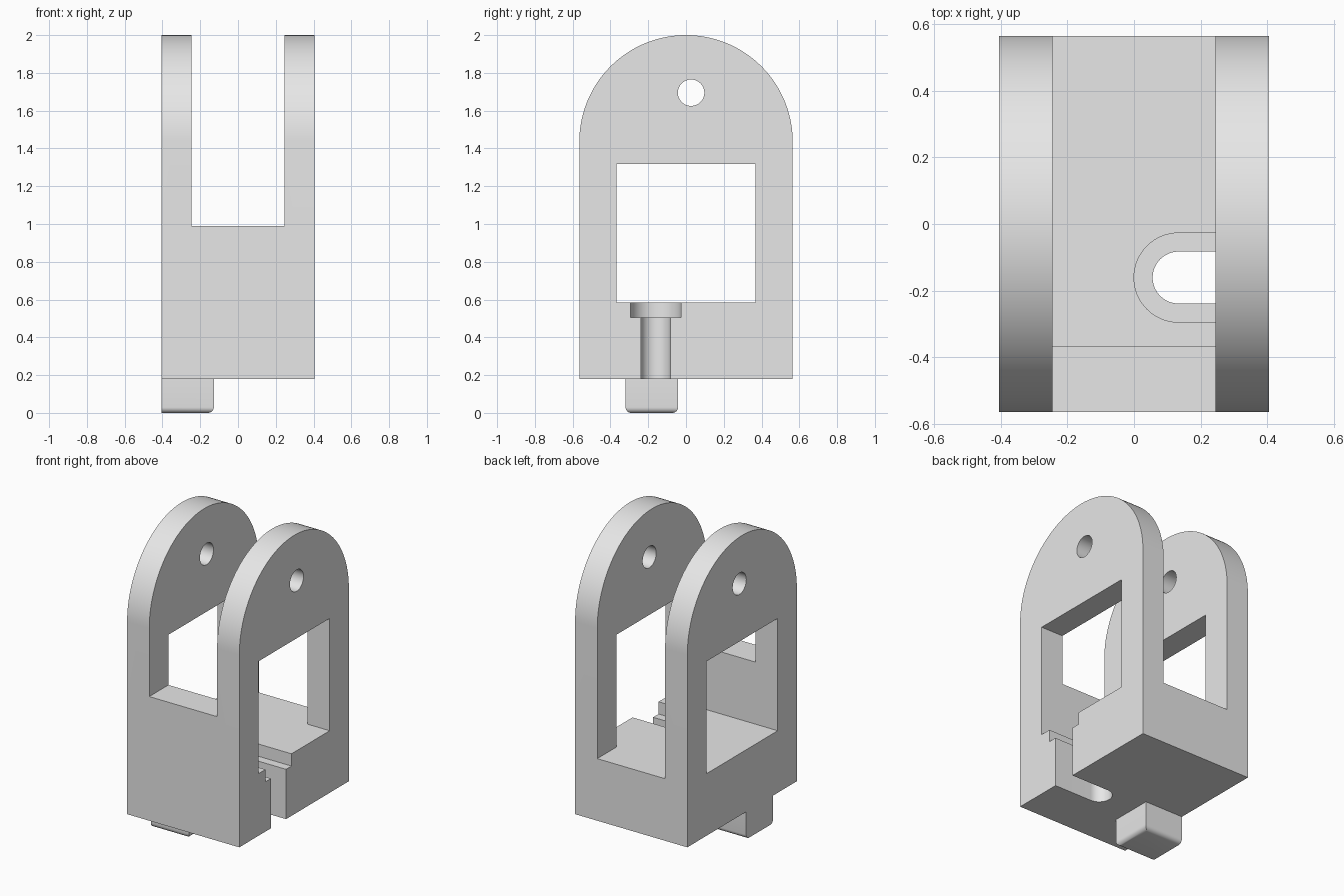
import bpy
import bmesh
from math import sin, cos, pi

old = bpy.data.objects.get("Cube")
if old:
    bpy.data.objects.remove(old, do_unlink=True)

grey = bpy.data.materials.new("light_grey")
grey.use_nodes = True
grey.diffuse_color = (0.8, 0.8, 0.8, 1)
grey.node_tree.nodes["Principled BSDF"].inputs["Base Color"].default_value = (0.8, 0.8, 0.8, 1)

# Main dimensions
HALF_W, HALF_D = 0.405, 0.565
BOTTOM, FLOOR, WALL_TOP, TOP = 0.18, 0.585, 0.99, 2.0
GAP = 0.245        # half the space between the two arms
WINDOW = 0.367     # half the window depth
SLOT_Y, SLOT_X = -0.161, 0.134


def arc(cx, cy, r, start, end, steps):
    return [(cx + r * cos(start + (end - start) * i / steps),
             cy + r * sin(start + (end - start) * i / steps)) for i in range(steps + 1)]


def rect(a0, b0, a1, b1):
    return [(a0, b0), (a1, b0), (a1, b1), (a0, b1)]


def prism(name, outline, axis, lo, hi):
    """Extrude an outline along x (outline in y, z) or along z (outline in x, y)."""
    place = (lambda p, t: (t, *p)) if axis == "x" else (lambda p, t: (*p, t))
    bm = bmesh.new()
    ends = [[bm.verts.new(place(p, t)) for p in outline] for t in (lo, hi)]
    for ring in ends:
        bm.faces.new(ring)
    n = len(outline)
    for i in range(n):
        j = (i + 1) % n
        bm.faces.new((ends[0][i], ends[0][j], ends[1][j], ends[1][i]))
    bmesh.ops.recalc_face_normals(bm, faces=bm.faces[:])
    mesh = bpy.data.meshes.new(name)
    bm.to_mesh(mesh)
    bm.free()
    mesh.materials.append(grey)
    obj = bpy.data.objects.new(name, mesh)
    bpy.context.collection.objects.link(obj)
    return obj


def activate(obj):
    bpy.ops.object.select_all(action="DESELECT")
    obj.select_set(True)
    bpy.context.view_layer.objects.active = obj


def cut(obj, cutter):
    cutter.hide_render = True
    activate(obj)
    mod = obj.modifiers.new("cut", "BOOLEAN")
    mod.operation, mod.solver, mod.object = "DIFFERENCE", "EXACT", cutter
    bpy.ops.object.modifier_apply(modifier=mod.name)
    bpy.data.objects.remove(cutter, do_unlink=True)


def slot_outline(radius):
    return arc(SLOT_X, SLOT_Y, radius, pi / 2, 3 * pi / 2, 32) + [
        (0.6, SLOT_Y - radius), (0.6, SLOT_Y + radius)]


# Round-topped block that becomes the bracket
profile = [(-HALF_D, BOTTOM), (HALF_D, BOTTOM)] + arc(0, TOP - HALF_D, HALF_D, 0, pi, 64)
bracket = prism("clevis_bracket", profile, "x", -HALF_W, HALF_W)

# Channel between the arms: low at the back, stepped up over the front wall
channel = [(-WINDOW, FLOOR), (1, FLOOR), (1, 3), (-1, 3), (-1, WALL_TOP), (-WINDOW, WALL_TOP)]
cut(bracket, prism("channel_cutter", channel, "x", -GAP, GAP))

# Square window and pivot hole through both arms
cut(bracket, prism("window_cutter", rect(-WINDOW, FLOOR, WINDOW, 1.318), "x", -1, 1))
cut(bracket, prism("pivot_cutter", arc(0.027, 1.695, 0.07, 0, 2 * pi, 48)[:-1], "x", -1, 1))

# Stepped slot open to one side
cut(bracket, prism("wide_slot_cutter", slot_outline(0.134), "z", 0.505, 0.7))
cut(bracket, prism("narrow_slot_cutter", slot_outline(0.078), "z", 0.1, 0.55))

# Locating foot under the bracket, rounded on three of its lower edges
foot = prism("locating_foot", rect(-HALF_W, -0.32, -0.128, -0.042), "z", 0, BOTTOM)
bm = bmesh.new()
bm.from_mesh(foot.data)
lower = [e for e in bm.edges
         if all(v.co.z < 0.01 for v in e.verts) and any(v.co.x > -0.2 for v in e.verts)]
bmesh.ops.bevel(bm, geom=lower, offset=0.03, segments=6, profile=0.5, affect="EDGES")
bm.to_mesh(foot.data)
bm.free()

for part in (bracket, foot):
    activate(part)
    bpy.ops.object.shade_smooth_by_angle(angle=pi / 6)
